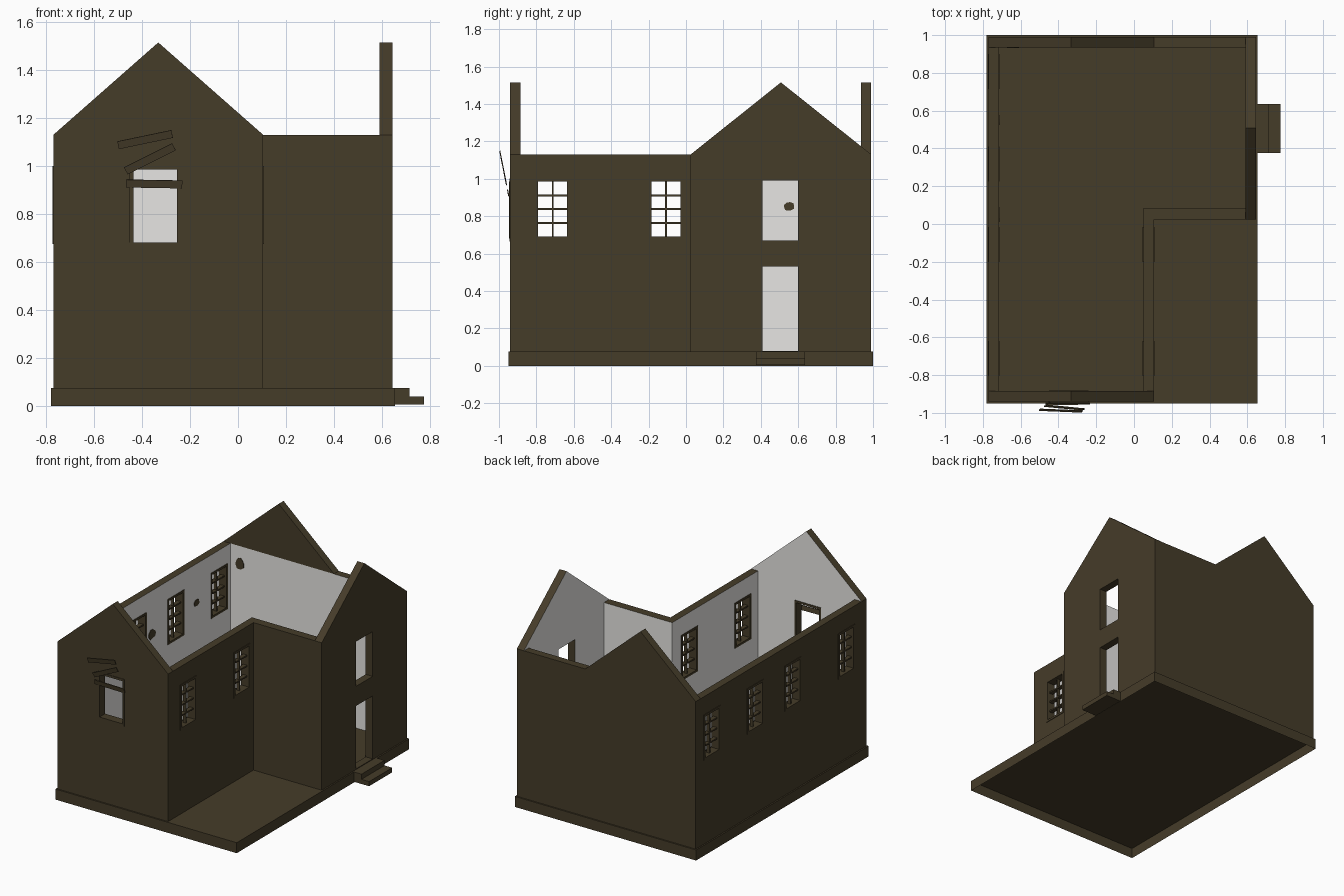
import bpy, bmesh, math, random
from mathutils import Vector, Matrix

if "Cube" in bpy.data.objects:
    bpy.data.objects.remove(bpy.data.objects["Cube"])

random.seed(4)

def material(name, col):
    m = bpy.data.materials.new(name)
    m.diffuse_color = (*col, 1)
    m.use_nodes = True
    m.node_tree.nodes["Principled BSDF"].inputs["Base Color"].default_value = m.diffuse_color
    return m

BROWN = material("dark_brown", (0.060, 0.045, 0.022))
PLASTER = material("pale_plaster", (0.80, 0.79, 0.77))
FLOOR, EAVE, PEAK = 0.075, 1.13, 1.515

def finish(name, bm):
    me = bpy.data.meshes.new(name)
    bmesh.ops.recalc_face_normals(bm, faces=bm.faces)
    bm.to_mesh(me)
    bm.free()
    ob = bpy.data.objects.new(name, me)
    bpy.context.collection.objects.link(ob)
    me.materials.append(BROWN)
    me.materials.append(PLASTER)
    return ob

def add_box(bm, a, b):
    size = [b[i] - a[i] for i in range(3)]
    mid = [(b[i] + a[i]) / 2 for i in range(3)]
    mat = Matrix.Translation(mid) @ Matrix.Diagonal((*size, 1))
    return bmesh.ops.create_cube(bm, size=1, matrix=mat)

def box(name, a, b):
    bm = bmesh.new()
    add_box(bm, a, b)
    return finish(name, bm)

def point(axis, u, z, d):
    """u runs along the wall, d across it; axis is the wall's thickness axis."""
    return (d, u, z) if axis == 'x' else (u, d, z)

def panel(name, axis, d0, d1, outline, holes=(), inside=()):
    """Extruded wall outline with rectangular holes; plaster on the inside directions."""
    bm = bmesh.new()
    loops = [outline] + [[(a, c), (b, c), (b, d), (a, d)] for a, b, c, d in holes]
    edges = []
    for loop in loops:
        vs = [bm.verts.new(point(axis, u, z, d0)) for u, z in loop]
        edges += [bm.edges.new((vs[i], vs[i - 1])) for i in range(len(vs))]
    bmesh.ops.triangle_fill(bm, edges=edges, use_beauty=True)
    ext = bmesh.ops.extrude_face_region(bm, geom=bm.faces[:])
    moved = [g for g in ext["geom"] if isinstance(g, bmesh.types.BMVert)]
    bmesh.ops.translate(bm, verts=moved, vec=point(axis, 0, 0, d1 - d0))
    ob = finish(name, bm)
    lo, hi = min(u for u, z in outline), max(u for u, z in outline)
    for p in ob.data.polygons:
        for n in inside:
            u = p.center.y if axis == 'x' else p.center.x
            across = abs(n[0 if axis == 'x' else 1]) > 0.5
            if p.normal.dot(Vector(n)) > 0.9 and (across or u < lo + 1e-4 or u > hi - 1e-4):
                p.material_index = 1
    return ob

def rect(a, b):
    return [(a, FLOOR), (b, FLOOR), (b, EAVE), (a, EAVE)]

def gable(a, b):
    return [(a, FLOOR), (b, FLOOR), (b, EAVE), ((a + b) / 2, PEAK), (a, EAVE)]

def frame(name, axis, d0, d1, hole, w=0.015, proud=0.004, bars=False):
    """Trim around an opening, with an optional two by four lattice."""
    a, b, c, d = hole
    strips = [(a - w, a, c - w, d + w), (b, b + w, c - w, d + w),
              (a, b, c - w, c), (a, b, d, d + w)]
    bm = bmesh.new()
    for u0, u1, z0, z1 in strips:
        add_box(bm, point(axis, u0, z0, d0 - proud), point(axis, u1, z1, d1 + proud))
    if bars:
        m, mid = (a + b) / 2, (d0 + d1) / 2
        add_box(bm, point(axis, m - .005, c, mid - .012), point(axis, m + .005, d, mid + .012))
        for k in (1, 2, 3):
            z = c + (d - c) * k / 4
            add_box(bm, point(axis, a, z - .005, mid - .015), point(axis, b, z + .005, mid + .015))
    return finish(name, bm)

# Foundation, open underneath
base = bmesh.new()
add_box(base, (-0.78, -0.95, 0), (0.655, 1.0, FLOOR))
bottom = min(base.faces, key=lambda f: f.calc_center_median().z)
bmesh.ops.delete(base, geom=[bottom], context='FACES_ONLY')
finish("foundation", base)

# Entrance steps
box("lower_step", (0.655, 0.375, 0.005), (0.775, 0.635, 0.038))
box("upper_step", (0.655, 0.375, 0.038), (0.715, 0.635, FLOOR))

# Openings as (start, end, bottom, top)
front_hole = (-0.435, -0.255, 0.68, 0.985)
side_holes = [(y, y + 0.155, 0.69, 0.985) for y in (-0.79, -0.185)]
left_holes = side_holes + [(y, y + 0.155, 0.69, 0.985) for y in (0.24, 0.73)]
door_holes = [(0.41, 0.60, 0.08, 0.53), (0.41, 0.60, 0.67, 0.99)]

# Walls
panel("front_gable_wall", 'y', -0.94, -0.885, gable(-0.77, 0.105), [front_hole], [(0, 1, 0)])
panel("left_wall", 'x', -0.77, -0.715, rect(-0.885, 0.935), left_holes, [(1, 0, 0)])
panel("back_wall", 'y', 0.935, 0.99, rect(-0.77, 0.59), [], [(0, -1, 0)])
panel("back_gable", 'y', 0.935, 0.99, [(-0.77, EAVE), (0.105, EAVE), (-0.3325, PEAK)])
panel("right_gable_wall", 'x', 0.59, 0.645, gable(0.025, 0.99), door_holes, [(-1, 0, 0)])
panel("wing_side_wall", 'x', 0.05, 0.105, rect(-0.885, 0.085), side_holes,
      [(-1, 0, 0), (0, 1, 0)])
panel("wing_inner_wall", 'y', 0.025, 0.085, rect(0.105, 0.59), [], [(0, 1, 0)])

# Window trims and lattices
frame("front_window_frame", 'y', -0.94, -0.885, front_hole)
for i, h in enumerate(left_holes):
    frame(f"left_window_{i + 1}", 'x', -0.77, -0.715, h, bars=True)
for i, h in enumerate(side_holes):
    frame(f"wing_window_{i + 1}", 'x', 0.05, 0.105, h, bars=True)

# Loose planks leaning over the front window
for i, (x, z, length, tilt) in enumerate([(-0.3875, 1.11, 0.23, 12),
                                          (-0.3675, 1.03, 0.225, 27),
                                          (-0.35, 0.925, 0.235, -1)]):
    plank = box(f"plank_{i + 1}", (-length / 2, -0.003, -0.0165), (length / 2, 0.003, 0.0165))
    plank.matrix_world = (Matrix.Translation((x, -0.951 - max(0, z - 0.925) * 0.2, z))
                          @ Matrix.Rotation(math.radians(11), 4, 'X')
                          @ Matrix.Rotation(math.radians(-tilt), 4, 'Y'))
box("front_window_batten", (-0.452, -0.947, 0.68), (-0.442, -0.94, 0.985))

# Bare patches where plaster has fallen off
def patch(name, axis, d0, d1, u, z, ru, rz):
    pts = []
    for k in range(9):
        t, r = k * math.tau / 9, random.uniform(0.7, 1.1)
        pts.append((u + ru * r * math.cos(t), z + rz * r * math.sin(t)))
    panel(name, axis, d0, d1, pts)

patch("back_patch", 'y', 0.931, 0.936, -0.64, 1.01, 0.04, 0.045)
patch("left_patch_1", 'x', -0.716, -0.711, 0.55, 0.855, 0.035, 0.025)
patch("left_patch_2", 'x', -0.716, -0.711, 0.05, 0.82, 0.04, 0.04)
